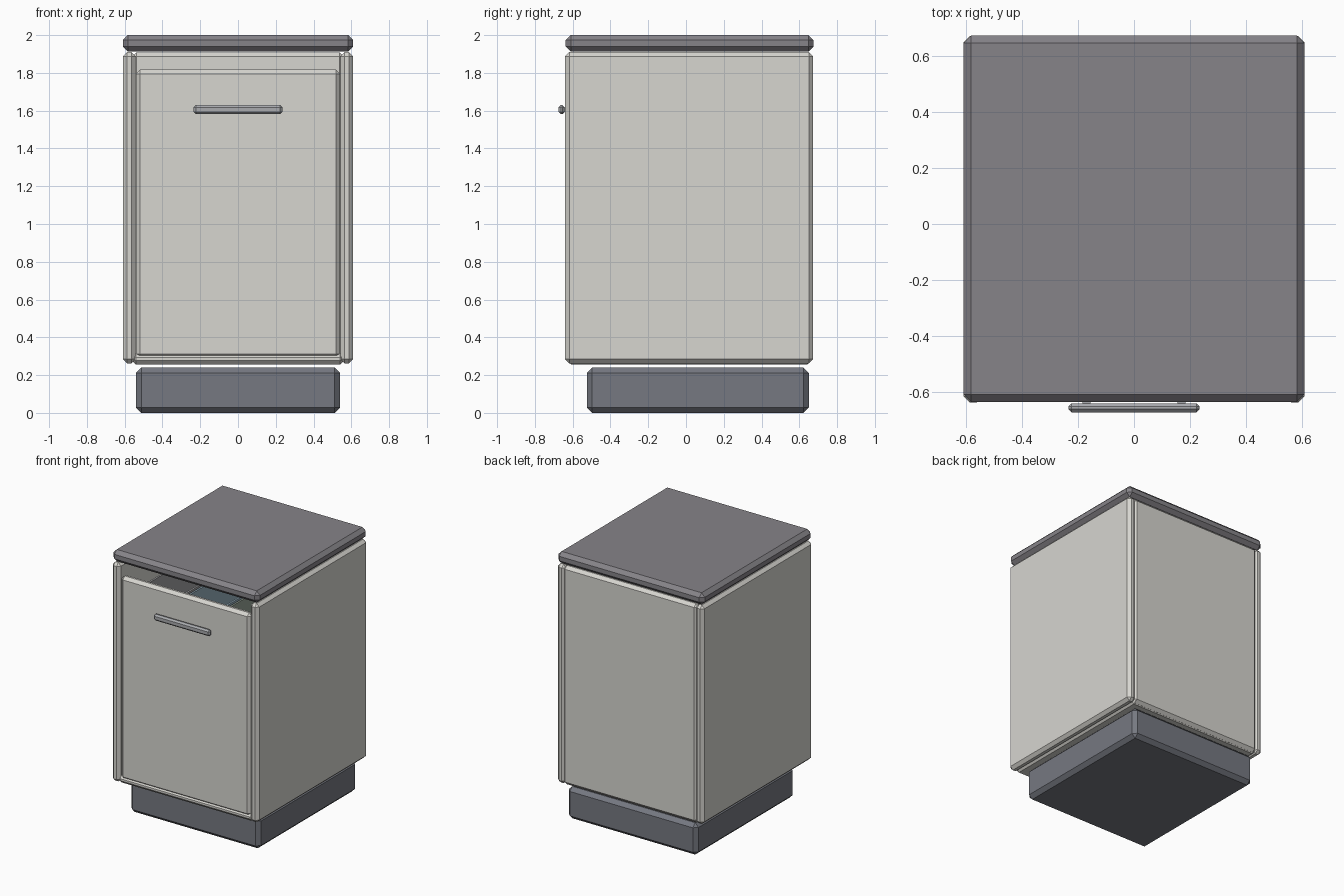
import bpy, bmesh
from mathutils import Vector

if "Cube" in bpy.data.objects:
    bpy.data.objects.remove(bpy.data.objects["Cube"])


def material(name, rgb):
    m = bpy.data.materials.new(name)
    m.diffuse_color = (*rgb, 1)
    m.use_nodes = True
    m.node_tree.nodes["Principled BSDF"].inputs["Base Color"].default_value = m.diffuse_color
    return m


SHELL = material("warm_white", (0.68, 0.67, 0.63))
TOP = material("worktop_grey", (0.24, 0.23, 0.25))
BASE = material("plinth_grey", (0.18, 0.19, 0.22))
METAL = material("metal", (0.4, 0.41, 0.43))


def box(name, lo, hi, chamfer, mat, open_top=False):
    """Box between two corners, with a one-step chamfer or an open top."""
    lo, hi = Vector(lo), Vector(hi)
    bm = bmesh.new()
    bmesh.ops.create_cube(bm, size=1)
    for v in bm.verts:
        v.co = Vector(((lo + hi) / 2)[i] + v.co[i] * (hi - lo)[i] for i in range(3))
    if chamfer:
        bmesh.ops.bevel(bm, geom=bm.edges[:], offset=chamfer, segments=1,
                        affect='EDGES', profile=0.5)
    if open_top:
        bm.normal_update()
        bmesh.ops.delete(bm, geom=[f for f in bm.faces if f.normal.z > 0.9],
                         context='FACES_ONLY')
    me = bpy.data.meshes.new(name)
    bm.to_mesh(me)
    bm.free()
    me.materials.append(mat)
    ob = bpy.data.objects.new(name, me)
    bpy.context.collection.objects.link(ob)
    if open_top:
        wall = ob.modifiers.new("wall", 'SOLIDIFY')
        wall.thickness = 0.02
    return ob


# Plinth and worktop
box("plinth", (-0.54, -0.525, 0), (0.54, 0.65, 0.24), 0.028, BASE)
box("worktop", (-0.61, -0.637, 1.912), (0.61, 0.675, 2.0), 0.027, TOP)

# Carcass panels
for side, s in (("left", -1), ("right", 1)):
    xs = sorted((s * 0.61, s * 0.542))
    box(side + "_panel", (xs[0], -0.64, 0.262), (xs[1], 0.673, 1.91), 0.022, SHELL)
box("bottom_panel", (-0.563, -0.63, 0.256), (0.563, 0.665, 0.315), 0.022, SHELL)
box("back_panel", (-0.56, 0.61, 0.262), (0.56, 0.672, 1.908), 0.022, SHELL)

# Door with its bar handle
box("door", (-0.54, -0.63, 0.29), (0.54, -0.57, 1.817), 0.022, SHELL)
box("handle_bar", (-0.235, -0.675, 1.582), (0.235, -0.642, 1.63), 0.012, METAL)
for side, x in (("left", -0.17), ("right", 0.17)):
    box(side + "_handle_post", (x - 0.015, -0.65, 1.595), (x + 0.015, -0.62, 1.617), 0, METAL)

# Waste bins seen through the gap above the door
for i, (name, rgb) in enumerate((("grey", (0.35, 0.35, 0.36)),
                                 ("blue", (0.3, 0.42, 0.5)),
                                 ("green", (0.3, 0.36, 0.3)))):
    x = -0.34 + 0.34 * i
    box(name + "_bin", (x - 0.16, -0.5, 0.33), (x + 0.16, 0.55, 1.68), 0,
        material(name + "_plastic", rgb), open_top=True)
